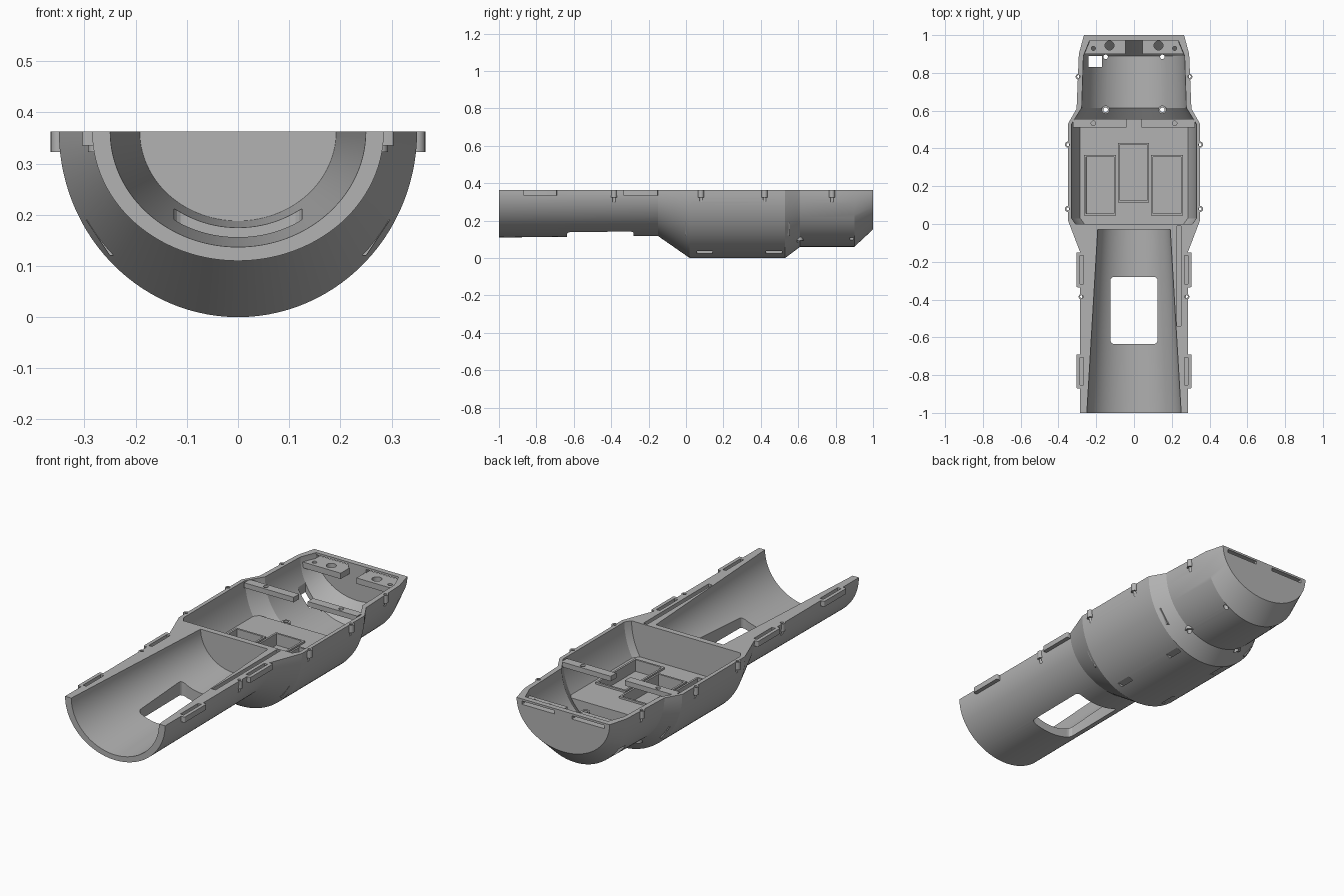
import bpy, bmesh
from math import pi, cos, sin, radians

if "Cube" in bpy.data.objects:
    bpy.data.objects.remove(bpy.data.objects["Cube"], do_unlink=True)

RIM = 0.363   # height of the open rim

grey = bpy.data.materials.new("plain grey")
grey.use_nodes = True
grey.diffuse_color = (0.45, 0.45, 0.45, 1)
grey.node_tree.nodes["Principled BSDF"].inputs["Base Color"].default_value = (0.45, 0.45, 0.45, 1)


def finish(bm, name):
    bmesh.ops.recalc_face_normals(bm, faces=bm.faces)
    mesh = bpy.data.meshes.new(name)
    bm.to_mesh(mesh)
    bm.free()
    mesh.materials.append(grey)
    obj = bpy.data.objects.new(name, mesh)
    bpy.context.collection.objects.link(obj)
    return obj


def loft(name, stations, raise_top=0.0, n=56):
    """Half-elliptical trough solid through (y, half width, depth) stations."""
    bm = bmesh.new()
    rings = []
    for y, rx, rz in stations:
        pts = [(-rx * cos(pi * i / n), RIM - rz * sin(pi * i / n)) for i in range(n + 1)]
        if raise_top:
            pts += [(rx, RIM + raise_top), (-rx, RIM + raise_top)]
        rings.append([bm.verts.new((x, y, z)) for x, z in pts])
    for a, b in zip(rings, rings[1:]):
        for i in range(len(a)):
            j = (i + 1) % len(a)
            bm.faces.new((a[i], a[j], b[j], b[i]))
    bm.faces.new(rings[0])
    bm.faces.new(rings[-1])
    return finish(bm, name)


def box(name, x0, x1, y0, y1, z0, z1, round_corners=0.0):
    bm = bmesh.new()
    bmesh.ops.create_cube(bm, size=1)
    for v in bm.verts:
        v.co = ((x0 + x1) / 2 + v.co.x * (x1 - x0),
                (y0 + y1) / 2 + v.co.y * (y1 - y0),
                (z0 + z1) / 2 + v.co.z * (z1 - z0))
    if round_corners:
        upright = [e for e in bm.edges if abs(e.verts[0].co.z - e.verts[1].co.z) > 1e-4]
        bmesh.ops.bevel(bm, geom=upright, offset=round_corners, segments=4,
                        affect='EDGES', profile=0.5)
    return finish(bm, name)


def side_box(name, s, x0, x1, *rest):
    return box(name, *sorted((s * x0, s * x1)), *rest)


def rod(name, x, y, z0, z1, r, n=20):
    bm = bmesh.new()
    bmesh.ops.create_cone(bm, cap_ends=True, segments=n, radius1=r, radius2=r, depth=z1 - z0)
    bmesh.ops.translate(bm, verts=bm.verts, vec=(x, y, (z0 + z1) / 2))
    return finish(bm, name)


def cut(targets, cutter):
    """Subtract a cutter from each target, then discard it."""
    for obj in targets:
        mod = obj.modifiers.new("cut", 'BOOLEAN')
        mod.operation = 'DIFFERENCE'
        mod.solver = 'EXACT'
        mod.object = cutter
        bpy.context.view_layer.objects.active = obj
        bpy.ops.object.modifier_apply(modifier=mod.name)
    bpy.data.objects.remove(cutter, do_unlink=True)


# Outer shell
shell = loft("shell", [(-1, .285, .253), (-.15, .285, .245), (.02, .35, .363), (.53, .35, .363),
                       (.61, .304, .303), (.9, .292, .303), (1, .265, .21)])

# Tapered front channel and rear compartment
cut([shell], loft("channel_cut", [(-1.02, .251, .227), (-.03, .192, .175)], .05))
cut([shell], loft("cavity_cut", [(0, .31, .325), (.03, .33, .343), (.53, .33, .343), (.615, .277, .28),
                                 (.89, .268, .28), (.972, .235, .185)], .05))

# Window under the channel, port in the rear wall
cut([shell], box("window_cut", -.125, .125, -.635, -.28, -.1, .3, .02))
cut([shell], box("port_cut", -.24, -.17, .83, .89, -.1, .3))

# Groove in one rim
cut([shell], box("groove_cut", .228, .25, -.54, -.01, .335, .4))

# Equipment floor with three framed pockets
bm = bmesh.new()
section = [(-.297, .19), (-.25, .12), (.25, .12), (.297, .19)]
ends = [[bm.verts.new((x, y, z)) for x, z in section] for y in (-.005, .555)]
for i in range(4):
    j = (i + 1) % 4
    bm.faces.new((ends[0][i], ends[0][j], ends[1][j], ends[1][i]))
for end in ends:
    bm.faces.new(end)
floor = finish(bm, "equipment_floor")
for name, x0, x1, y0, y1 in (("right_pocket", -.265, -.095, .045, .365),
                             ("middle_pocket", -.085, .08, .115, .43),
                             ("left_pocket", .09, .26, .045, .365)):
    frame = box(name + "_frame", x0, x1, y0, y1, .13, .2)
    t = .01
    cut([floor, frame], box("pocket_cut", x0 + t, x1 - t, y0 + t, y1 - t, .14, .3))

for s, side in ((1, "left"), (-1, "right")):
    # Slotted strap lugs on the rim
    for y0, y1, place in ((-.335, -.15, "rear"), (-.87, -.69, "front")):
        lug = side_box(f"{side}_{place}_lug", s, .27, .305, y0, y1, .335, RIM, .006)
        cut([shell, lug], side_box("slot_cut", s, .268, .287, y0 + .018, y1 - .018, .34, .4))

    # Alignment pegs
    for i, (x, y) in enumerate(((.35, .42), (.35, .08), (.277, -.385), (.293, .78))):
        peg = rod(f"{side}_peg_{i + 1}", s * x, y, .323, RIM, .016)
        cut([shell, peg], rod("peg_hole_cut", s * x, y, .3, .4, .008))

    # Cross bar between the compartments
    bar = side_box(f"{side}_cross_bar", s, .04, .322, .51, .555, .335, .361)
    cut([bar], rod("hole_cut", s * .215, .533, .3, .4, .012))

    # Rear mounting shelf with screw holes
    shelf = side_box(f"{side}_rear_shelf", s, .045, .262, .9, .975, .305, .335)
    cut([shelf], rod("hole_cut", s * .13, .945, .2, .4, .024))
    cut([shelf], rod("hole_cut", s * .215, .93, .2, .4, .011))

    # Slot in the end plate
    cut([shell], side_box("end_slot_cut", s, .05, .235, .95, 1.05, .335, .352))

    # Screw posts that open through the underside
    post = rod(f"{side}_screw_post", s * .15, .605, .095, .17, .022)
    cut([shell, post], rod("hole_cut", s * .15, .605, -.1, .3, .012))
    cut([shell], rod("hole_cut", s * .15, .885, -.1, .3, .012))

    # Narrow vents low on the body
    for y in (.1, .47):
        cut([shell], side_box("vent_cut", s, .11, .2, y - .042, y + .042, .025, .037))

# Smooth curved surfaces, crisp edges
bpy.ops.object.select_all(action='DESELECT')
for obj in bpy.context.scene.objects:
    if obj.type == 'MESH':
        obj.select_set(True)
        bpy.context.view_layer.objects.active = obj
bpy.ops.object.shade_smooth_by_angle(angle=radians(20))
